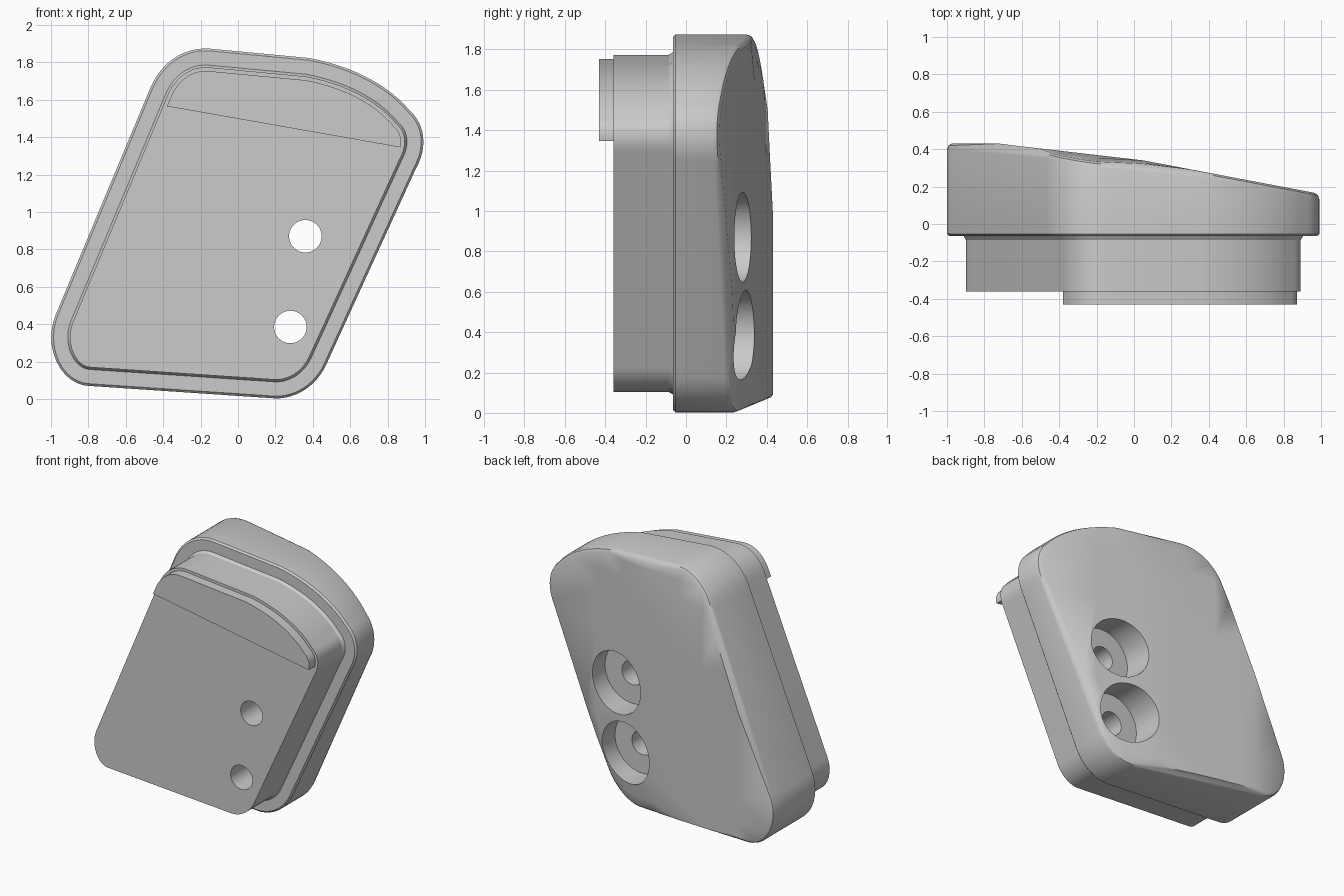
import bpy, bmesh, math
from mathutils import Vector

if "Cube" in bpy.data.objects:
    bpy.data.objects.remove(bpy.data.objects["Cube"])

grey = bpy.data.materials.new("plain grey")
grey.diffuse_color = (0.6, 0.6, 0.6, 1)
grey.use_nodes = True
grey.node_tree.nodes["Principled BSDF"].inputs["Base Color"].default_value = grey.diffuse_color

# Rounded corners of the outline in x, z: start, control, end, weight
CORNERS = [
    ((0.20, 0.003), (0.385, 0.0), (0.47, 0.18), 0.84),
    ((0.955, 1.24), (1.055, 1.42), (0.92, 1.54), 0.80),
    ((0.92, 1.54), (0.74, 1.755), (0.38, 1.823), 0.95),
    ((-0.15, 1.873), (-0.375, 1.89), (-0.47, 1.66), 0.85),
    ((-0.975, 0.45), (-1.125, 0.09), (-0.80, 0.07), 0.54),
]


def outline(steps=12):
    pts = []
    for p, c, q, w in CORNERS:
        p, c, q = Vector(p), Vector(c), Vector(q)
        for i in range(steps + 1):
            t = i / steps
            a, b, d = (1 - t) ** 2, 2 * w * t * (1 - t), t * t
            v = (p * a + c * b + q * d) / (a + b + d)
            if not pts or (v - pts[-1]).length > 1e-4:
                pts.append(v)
    return pts


def inset(pts, dist):
    out = []
    for i, p in enumerate(pts):
        d1 = (p - pts[i - 1]).normalized()
        d2 = (pts[(i + 1) % len(pts)] - p).normalized()
        n1, n2 = Vector((-d1.y, d1.x)), Vector((-d2.y, d2.x))
        out.append(p + (n1 + n2) * dist / (1 + n1.dot(n2)))
    return out


def back_y(x, z):
    """Sloping, slightly faceted back surface."""
    knots = [(-2, 0.43), (-0.72, 0.43), (-0.6, 0.415), (0.05, 0.34), (1, 0.16), (2, -0.03)]
    for (x0, y0), (x1, y1) in zip(knots, knots[1:]):
        if x <= x1:
            y = y0 + (y1 - y0) * (x - x0) / (x1 - x0)
            break
    y -= 0.15 * max(0, 0.3 - z + 0.5 * (x - 0.2))
    y -= 0.1 * max(0, z - 1.5 - 0.6 * max(0, x + 0.2))
    return y


def loft(bm, loops):
    """Skin a list of closed loops and cap both ends; returns the last cap."""
    rings = [[bm.verts.new(v) for v in loop] for loop in loops]
    n = len(rings[0])
    for a, b in zip(rings, rings[1:]):
        for i in range(n):
            j = (i + 1) % n
            bm.faces.new((a[i], a[j], b[j], b[i]))
    bm.faces.new(rings[0][::-1])
    return bm.faces.new(rings[-1])


def finish(bm, name):
    bmesh.ops.recalc_face_normals(bm, faces=bm.faces[:])
    me = bpy.data.meshes.new(name)
    bm.to_mesh(me)
    bm.free()
    ob = bpy.data.objects.new(name, me)
    bpy.context.collection.objects.link(ob)
    me.materials.append(grey)
    return ob


def activate(ob):
    bpy.ops.object.select_all(action='DESELECT')
    ob.select_set(True)
    bpy.context.view_layer.objects.active = ob


def bore(ob, x, z, radius, y0, y1):
    bpy.ops.mesh.primitive_cylinder_add(
        vertices=40, radius=radius, depth=y1 - y0,
        location=(x, (y0 + y1) / 2, z), rotation=(math.pi / 2, 0, 0))
    cutter = bpy.context.object
    cutter.hide_render = True
    activate(ob)
    mod = ob.modifiers.new("bore", 'BOOLEAN')
    mod.operation, mod.solver, mod.object = 'DIFFERENCE', 'EXACT', cutter
    bpy.ops.object.modifier_apply(modifier=mod.name)
    bpy.data.objects.remove(cutter)


base = outline()

# Housing: front block, step out to the wider rim, rounded sloping back
bm = bmesh.new()
loops = [[(p.x, y, p.y) for p in inset(base, d)]
         for d, y in [(0.10, -0.36), (0.10, -0.085), (0.088, -0.065),
                      (0.012, -0.065), (0.0, -0.053)]]
loops += [[(p.x, back_y(p.x, p.y) - drop, p.y) for p in inset(base, d)]
          for d, drop in [(0.0, 0.03), (0.007, 0.01), (0.025, 0.0)]]
back = loft(bm, loops)

# Divide the back into a grid and lay it on the sloping surface
patch = {back}
cuts = [((x, 0, 0), (1, 0, 0)) for x in (-0.72, -0.6, -0.4, -0.2, 0.05, 0.3, 0.55)]
cuts += [((0, 0, z), (0, 0, 1)) for z in (0.1, 0.2, 0.35, 0.6, 1.2, 1.5, 1.65, 1.78)]
for co, no in cuts:
    geom = {g for f in patch for g in [f, *f.edges, *f.verts]}
    res = bmesh.ops.bisect_plane(bm, geom=list(geom), plane_co=co, plane_no=no, dist=1e-5)
    patch = {g for g in res['geom'] if isinstance(g, bmesh.types.BMFace) and g.is_valid}
for v in {v for f in patch for v in f.verts}:
    v.co.y = back_y(v.co.x, v.co.z)
bmesh.ops.triangulate(bm, faces=[f for f in bm.faces if len(f.verts) > 3])
housing = finish(bm, "housing")

# Two screw holes with wide recesses at the back
for x, z in ((0.36, 0.87), (0.28, 0.385)):
    bore(housing, x, z, 0.222, 0.095, 0.8)
    bore(housing, x, z, 0.087, -0.6, 0.3)

# Raised lip across the top of the front, cut off along a sloping line
bm = bmesh.new()
loft(bm, [[(p.x, y, p.y) for p in inset(base, 0.12)] for y in (-0.43, -0.36)])
res = bmesh.ops.bisect_plane(
    bm, geom=bm.verts[:] + bm.edges[:] + bm.faces[:],
    plane_co=(-0.38, 0, 1.565), plane_no=(0.22, 0, 1.25), clear_inner=True)
bmesh.ops.holes_fill(bm, edges=[e for e in bm.edges if e.is_boundary])
lip = finish(bm, "front_lip")

for ob in (housing, lip):
    activate(ob)
    bpy.ops.object.shade_smooth_by_angle(angle=math.radians(30))
